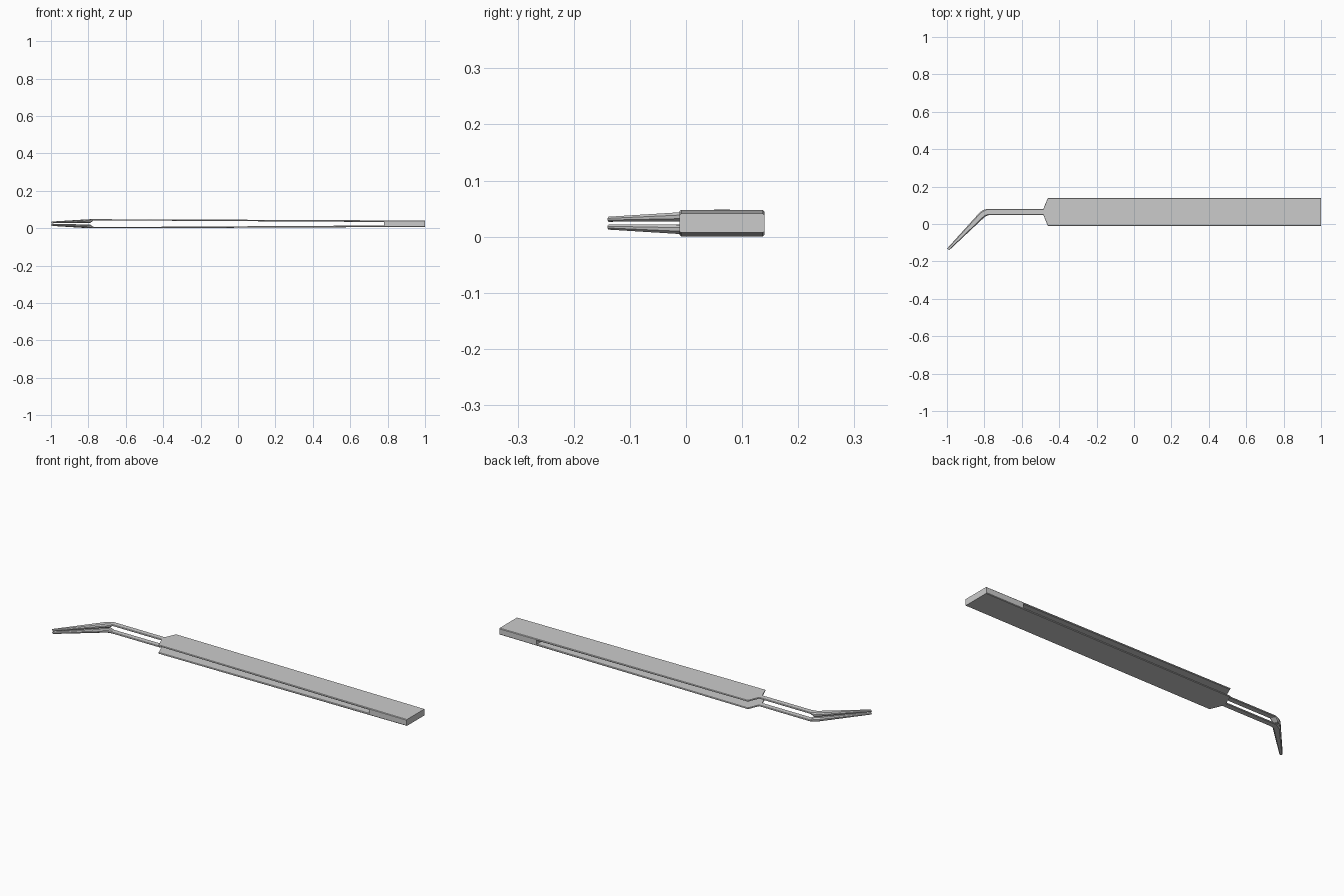
import bpy, bmesh
from mathutils import Vector

if "Cube" in bpy.data.objects:
    bpy.data.objects.remove(bpy.data.objects["Cube"])

MID = 0.024  # height of the plane between the two arms

# Stations along an arm: edge point A (x, y), edge point B (x, y),
# outer and inner distance from the mid plane, edge chamfer
STATIONS = [
    ((1.00, 0.14), (1.00, -0.012), 0.017, 0.008, 0.003),
    ((-0.46, 0.14), (-0.46, -0.012), 0.0235, 0.0165, 0.003),
    ((-0.485, 0.081), (-0.485, 0.049), 0.0237, 0.0165, 0.003),
    ((-0.785, 0.081), (-0.772, 0.049), 0.024, 0.0165, 0.003),
    ((-0.805, 0.075), (-0.79, 0.043), 0.0238, 0.003, 0.006),
    ((-0.825, 0.062), (-0.80, 0.036), 0.0225, 0.003, 0.006),
    ((-1.00, -0.132), (-0.988, -0.14), 0.0115, 0.0025, 0.003),
]


def section(a, b, outer, inner, c, side):
    """Chamfered rectangle spanning a to b."""
    a, b = Vector(a), Vector(b)
    d = (b - a).normalized() * c
    c = min(c, (outer - inner) * 0.4)
    pts = [(a + d, outer), (b - d, outer), (b, outer - c), (b, inner + c),
           (b - d, inner), (a + d, inner), (a, inner + c), (a, outer - c)]
    return [(p.x, p.y, MID + side * h) for p, h in pts]


def finish(bm, name):
    bmesh.ops.recalc_face_normals(bm, faces=bm.faces)
    mesh = bpy.data.meshes.new(name)
    bm.to_mesh(mesh)
    bm.free()
    obj = bpy.data.objects.new(name, mesh)
    bpy.context.collection.objects.link(obj)


def loft(name, sections):
    bm = bmesh.new()
    rings = [[bm.verts.new(p) for p in s] for s in sections]
    for r, q in zip(rings, rings[1:]):
        for i in range(len(r)):
            j = (i + 1) % len(r)
            bm.faces.new((r[i], r[j], q[j], q[i]))
    bm.faces.new(rings[0])
    bm.faces.new(rings[-1])
    finish(bm, name)


# Two mirrored spring arms with bent tips
for name, side in (("upper_arm", 1), ("lower_arm", -1)):
    loft(name, [section(*s, side) for s in STATIONS])

# Spacer joining the arms at the rear
loft("rear_spacer", [[(x, y, MID + z) for y, z in
                      ((-0.012, -h), (0.14, -h), (0.14, h), (-0.012, h))]
                     for x, h in ((1.0, 0.0125), (0.78, 0.0125))])
